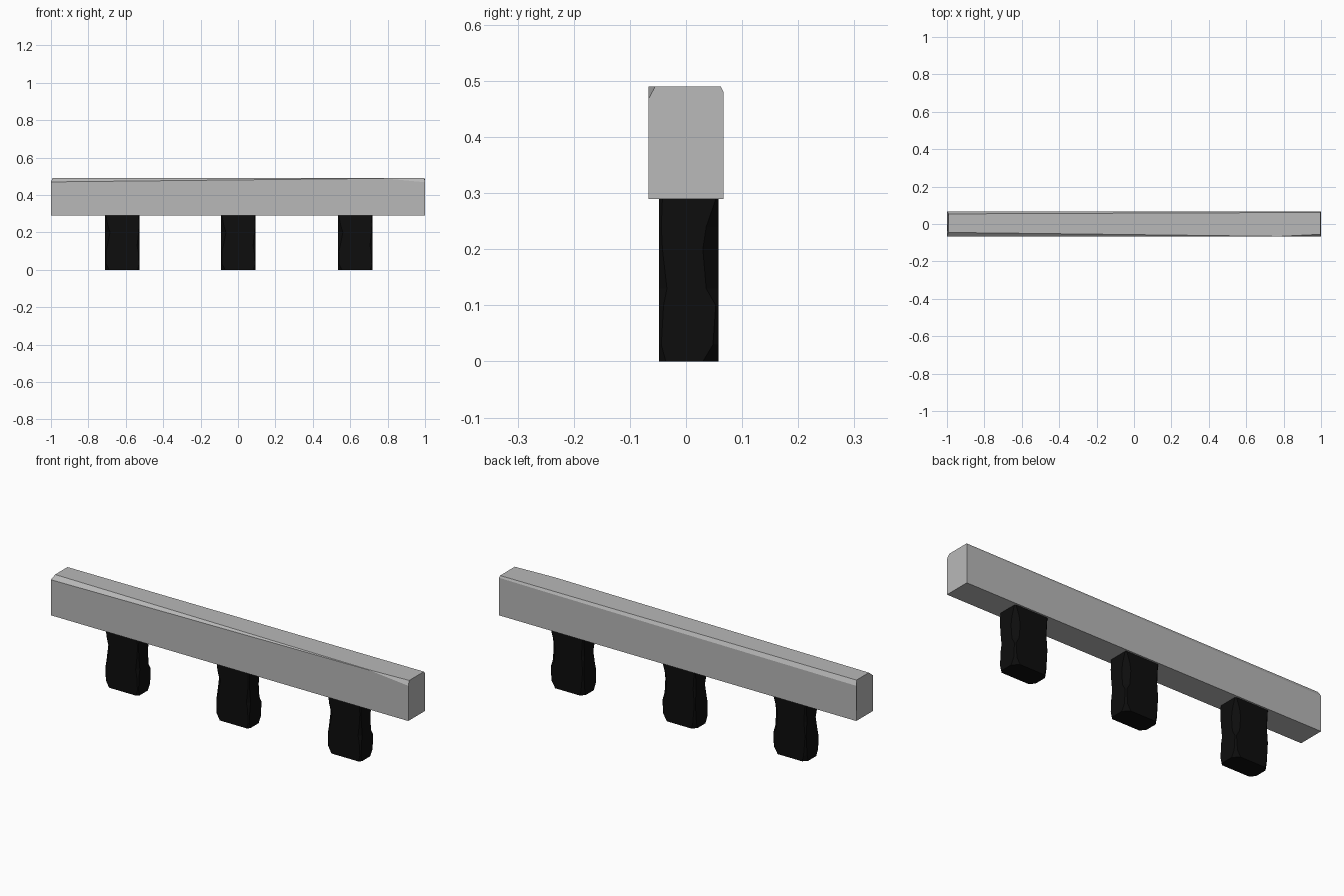
import bpy
import bmesh

old = bpy.data.objects.get("Cube")
if old:
    bpy.data.objects.remove(old, do_unlink=True)


def material(name, rgb):
    m = bpy.data.materials.new(name)
    m.use_nodes = True
    m.diffuse_color = (*rgb, 1)
    bsdf = next(n for n in m.node_tree.nodes if n.type == "BSDF_PRINCIPLED")
    bsdf.inputs["Base Color"].default_value = (*rgb, 1)
    return m


def loft(name, rings, mat):
    """Skin a list of equal-length rings and cap both ends."""
    bm = bmesh.new()
    loops = [[bm.verts.new(p) for p in ring] for ring in rings]
    for a, b in zip(loops, loops[1:]):
        n = len(a)
        for i in range(n):
            j = (i + 1) % n
            bm.faces.new((a[i], a[j], b[j], b[i]))
    bm.faces.new(loops[0])
    bm.faces.new(loops[-1])
    bmesh.ops.recalc_face_normals(bm, faces=bm.faces)
    mesh = bpy.data.meshes.new(name)
    bm.to_mesh(mesh)
    bm.free()
    mesh.materials.append(mat)
    obj = bpy.data.objects.new(name, mesh)
    bpy.context.collection.objects.link(obj)
    return obj


stone = material("grey stone", (0.48, 0.48, 0.48))
black = material("black block", (0.004, 0.004, 0.004))

# Beam: box section whose two top edges carry uneven hewn chamfers
HALF, LOW, TOP = 0.067, 0.29, 0.49


def beam_ring(x, front, back, inset):
    (fy, fz), (by, bz) = front, back
    return [(x, -HALF, LOW), (x, HALF, LOW), (x, HALF, TOP - bz),
            (x + inset, HALF - by, TOP), (x + inset, -HALF + fy, TOP),
            (x, -HALF, TOP - fz)]


loft("beam", [
    beam_ring(-1, (0.022, 0.02), (0.013, 0.022), 0.008),
    beam_ring(0.78, (0.001, 0.001), (0.006, 0.012), 0),
    beam_ring(1, (0.012, 0.022), (0.005, 0.01), -0.003),
], stone)

# Legs: rough blocks, each vertical corner chipped by a varying amount
X, Y0, Y1 = 0.0925, -0.048, 0.058
HEIGHTS = [0, 0.03, 0.1, 0.13, 0.2, 0.24, 0.292]
CHIPS = [
    [0.022, 0.006, 0.004, 0.012, 0.026, 0.014, 0.004],
    [0.012, 0.004, 0.008, 0.014, 0.006, 0.004, 0.006],
    [0.028, 0.010, 0.005, 0.022, 0.028, 0.022, 0.004],
    [0.020, 0.012, 0.006, 0.004, 0.010, 0.008, 0.004],
]


def leg_ring(cx, z, chips):
    a, b, c, d = chips
    l, r = cx - X, cx + X
    return [(l, Y0 + a, z), (l + a, Y0, z), (r - b, Y0, z), (r, Y0 + b, z),
            (r, Y1 - c, z), (r - c, Y1, z), (l + d, Y1, z), (l, Y1 - d, z)]


for name, cx in (("right_leg", -0.618), ("middle_leg", 0.002), ("left_leg", 0.627)):
    loft(name, [leg_ring(cx, z, chips) for z, chips in zip(HEIGHTS, zip(*CHIPS))], black)
